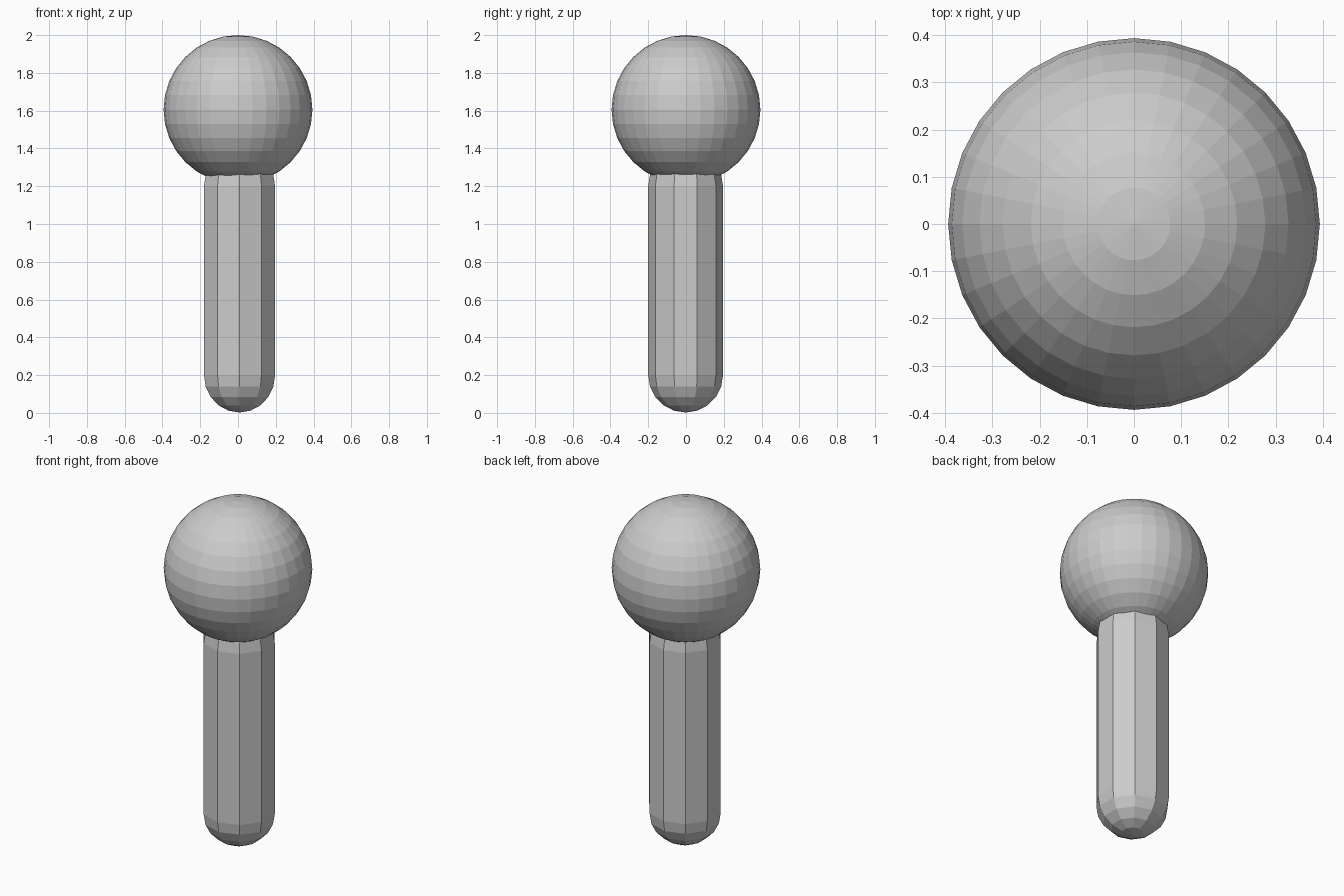
import bpy, bmesh
from math import sin, cos, pi, radians
from mathutils import Vector

cube = bpy.data.objects.get("Cube")
if cube:
    bpy.data.objects.remove(cube, do_unlink=True)

grey = bpy.data.materials.new("plain grey")
grey.use_nodes = True
grey.diffuse_color = (0.6, 0.6, 0.6, 1)
grey.node_tree.nodes["Principled BSDF"].inputs["Base Color"].default_value = (0.6, 0.6, 0.6, 1)


def add_object(name, bm, location):
    """Turn a bmesh into a flat-shaded grey object."""
    bmesh.ops.recalc_face_normals(bm, faces=bm.faces)
    mesh = bpy.data.meshes.new(name)
    bm.to_mesh(mesh)
    bm.free()
    mesh.materials.append(grey)
    obj = bpy.data.objects.new(name, mesh)
    obj.location = location
    bpy.context.collection.objects.link(obj)
    return obj


# Round head: faceted sphere
HEAD_RADIUS = 0.394
bm = bmesh.new()
bmesh.ops.create_uvsphere(bm, u_segments=32, v_segments=16, radius=HEAD_RADIUS)
add_object("head", bm, (0, 0, 2 - HEAD_RADIUS))

# Ten-sided stem with domed ends: half profile spun round z
STEM_RADIUS, STEM_STRAIGHT, SIDES, DOME_STEPS = 0.198, 1.0, 10, 5
bm = bmesh.new()
profile = []
for base, start in ((0, -90), (STEM_STRAIGHT, 0)):
    for i in range(DOME_STEPS + 1):
        a = radians(start + 90 * i / DOME_STEPS)
        profile.append(bm.verts.new((0, STEM_RADIUS * cos(a), base + STEM_RADIUS * sin(a))))
edges = [bm.edges.new(pair) for pair in zip(profile, profile[1:])]
bmesh.ops.spin(bm, geom=profile + edges, cent=(0, 0, 0), axis=(0, 0, 1),
               angle=2 * pi, steps=SIDES)
bmesh.ops.remove_doubles(bm, verts=bm.verts, dist=0.0001)
bmesh.ops.dissolve_degenerate(bm, edges=bm.edges, dist=0.0001)
add_object("stem", bm, Vector((0.008, -0.002, STEM_RADIUS + 0.002)))
